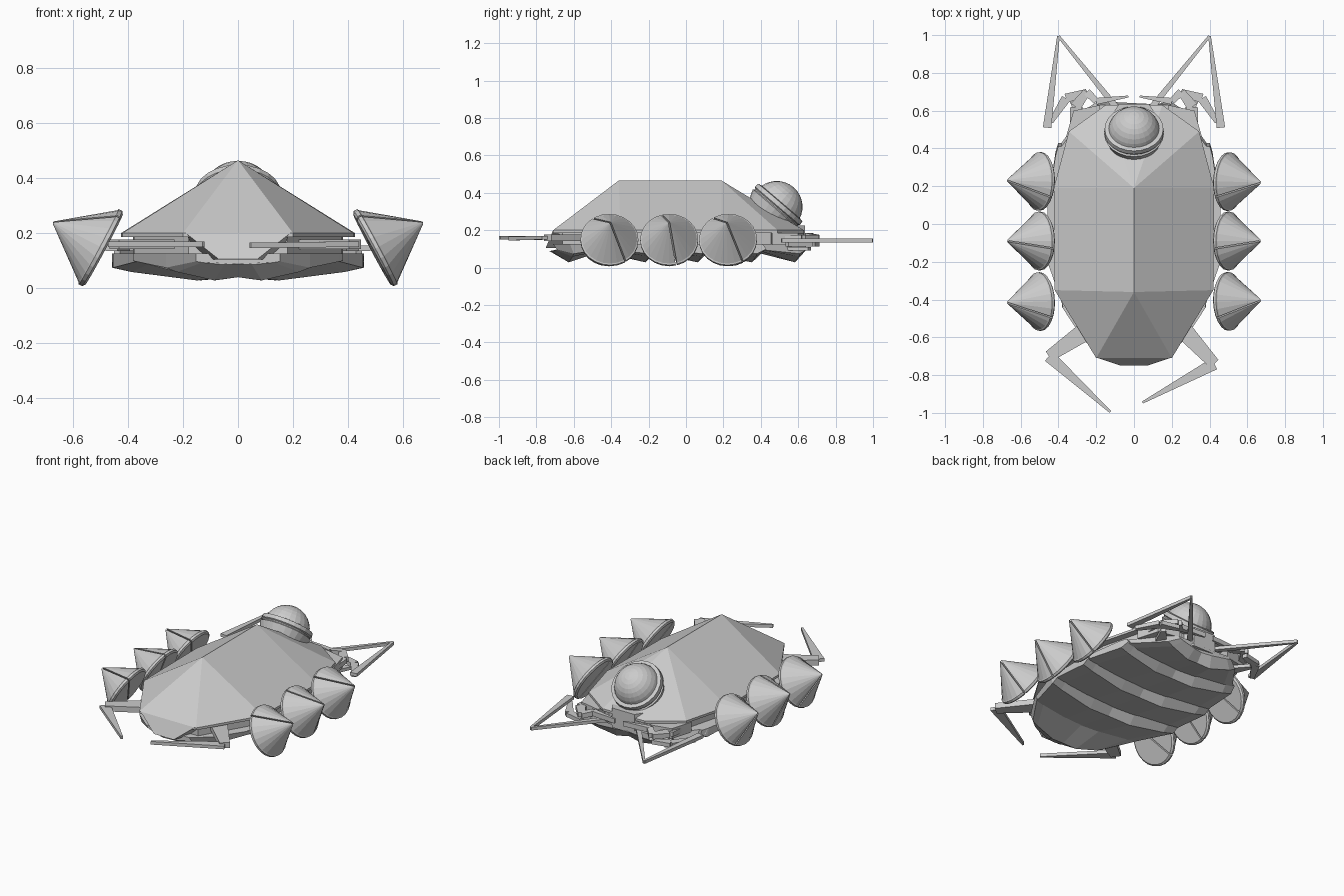
import bpy, bmesh, math
from mathutils import Vector, Matrix

cube = bpy.data.objects.get("Cube")
if cube:
    bpy.data.objects.remove(cube)

grey = bpy.data.materials.new("plain_grey")
grey.use_nodes = True
COLOUR = (0.6, 0.6, 0.6, 1)
grey.diffuse_color = COLOUR
grey.node_tree.nodes["Principled BSDF"].inputs["Base Color"].default_value = COLOUR


def finish(name, bm):
    bmesh.ops.recalc_face_normals(bm, faces=bm.faces)
    mesh = bpy.data.meshes.new(name)
    bm.to_mesh(mesh)
    bm.free()
    mesh.materials.append(grey)
    obj = bpy.data.objects.new(name, mesh)
    bpy.context.collection.objects.link(obj)
    return obj


def hull(name, points):
    """Convex part from its corner points."""
    bm = bmesh.new()
    verts = [bm.verts.new(p) for p in points]
    out = bmesh.ops.convex_hull(bm, input=verts)
    loose = [v for v in bm.verts if not v.link_faces]
    bmesh.ops.delete(bm, geom=loose, context='VERTS')
    bmesh.ops.dissolve_limit(bm, angle_limit=0.01, verts=bm.verts, edges=bm.edges)
    return finish(name, bm)


def both(points):
    return [(s * x, y, z) for x, y, z in points for s in (1, -1)]


def limb(name, a, b, wa, wb, height=0.02):
    """Flat tapered blade between two joints."""
    a, b = Vector(a), Vector(b)
    d = (b - a).normalized()
    side = Vector((-d.y, d.x, 0)).normalized() / 2
    up = Vector((0, 0, height / 2))
    return hull(name, [p + s * w * side + t * up for p, w in ((a, wa), (b, wb))
                       for s in (1, -1) for t in (1, -1)])


def lathe(profile, segments, axis, centre):
    """Turned solid, its z axis laid along the given axis."""
    bm = bmesh.new()
    verts = [bm.verts.new((r, 0, h)) for r, h in profile]
    edges = [bm.edges.new(pair) for pair in zip(verts, verts[1:])]
    bmesh.ops.spin(bm, geom=verts + edges, axis=(0, 0, 1), cent=(0, 0, 0),
                   angle=math.tau, steps=segments)
    bmesh.ops.remove_doubles(bm, verts=bm.verts, dist=0.0005)
    turn = axis.to_track_quat('Z', 'Y').to_matrix().to_4x4()
    bm.transform(Matrix.Translation(centre) @ turn)
    bmesh.ops.recalc_face_normals(bm, faces=bm.faces)
    return bm


# Faceted back shell
OUTLINE = [(0.2, -0.71), (0.42, -0.35), (0.425, 0.19), (0.345, 0.49), (0.15, 0.63)]
rim = [(x, y, z) for x, y in OUTLINE for z in (0.2, 0.185)]
hull("back_shell", both(rim) + [(0, -0.36, 0.465), (0, 0.19, 0.465)])

# Core between shell and belly, with the sloping nose
hull("body_core", both([(x * 0.9, y * 0.93, z) for x, y in OUTLINE for z in (0.1, 0.19)]))
hull("nose", both([(0.19, -0.71, 0.2), (0.07, -0.75, 0.105), (0.14, -0.56, 0.2),
                   (0.14, -0.56, 0.1)]))
hull("tail_block", both([(x, y, z) for x, y in ((0.17, 0.5), (0.08, 0.635))
                         for z in (0.1, 0.225)]))


# Overlapping belly plates
def half_width(y):
    pts = [(0.09, -0.75)] + [(x * 1.08, yy) for x, yy in OUTLINE] + [(0.13, 0.66)]
    for (xa, ya), (xb, yb) in zip(pts, pts[1:]):
        if ya <= y <= yb:
            return xa + (xb - xa) * (y - ya) / (yb - ya)
    return 0.13


def belly_plate(name, start, low, end):
    stations = [(start, 0.085), (low, 0.028), (end, 0.09)]
    bm = bmesh.new()
    rows = []
    for y, z in stations:
        w = half_width(y)
        row = [bm.verts.new((s * w, y + 0.02, 0.125)) for s in (-1, 1)]
        lower = []
        for f, rise in ((1, 0.6), (0.85, 0.4), (0.33, 0), (0, 0.15),
                        (-0.33, 0), (-0.85, 0.4), (-1, 0.6)):
            shift = 0.04 * abs(f)
            lower.append(bm.verts.new((f * w, y + shift, z + rise * (0.105 - z))))
        rows.append(row + lower)
    for r, s in zip(rows, rows[1:]):
        for i in range(len(r)):
            j = (i + 1) % len(r)
            bm.faces.new((r[i], r[j], s[j], s[i]))
    bm.faces.new(rows[0])
    bm.faces.new(rows[-1])
    return finish(name, bm)


for i, span in enumerate([(-0.73, -0.64, -0.46), (-0.48, -0.23, -0.18),
                          (-0.22, 0.05, 0.1), (0.06, 0.34, 0.39), (0.35, 0.57, 0.61)]):
    belly_plate(f"belly_plate_{i + 1}", *span)

# Side cones, each split by a thin slit
CONE = [(0, 0), (0.145, 0), (0.155, 0.008), (0.155, 0.022), (0.148, 0.026), (0, 0.215)]
for side, label in ((1, "left"), (-1, "right")):
    for i, (y, tilt) in enumerate([(0.225, 0.14), (-0.09, 0.06), (-0.41, 0.15)]):
        axis = Vector((side * 0.88, 0.03 * side * (i - 1), 0.47)).normalized()
        centre = Vector((side * 0.487, y, 0.14))
        normal = axis.cross(Vector((0, -tilt, 0.26))).normalized()
        for half in (1, -1):
            bm = lathe(CONE, 24, axis, centre)
            cut = bmesh.ops.bisect_plane(
                bm, geom=bm.verts[:] + bm.edges[:] + bm.faces[:], dist=0.0001,
                plane_co=centre + normal * half * 0.004, plane_no=normal * half,
                clear_inner=True)
            rim_edges = [e for e in cut["geom_cut"] if isinstance(e, bmesh.types.BMEdge)]
            bmesh.ops.holes_fill(bm, edges=rim_edges)
            finish(f"{label}_cone_{i + 1}_half_{'a' if half > 0 else 'b'}", bm)

# Ball in its tilted cup
ball_axis = Vector((0, 0.65, 0.76))
ball_centre = Vector((0, 0.485, 0.325))
bm = bmesh.new()
bmesh.ops.create_uvsphere(bm, u_segments=24, v_segments=16, radius=0.138)
bm.transform(Matrix.Translation(ball_centre)
             @ ball_axis.to_track_quat('Z', 'Y').to_matrix().to_4x4())
finish("ball", bm)
CUP = [(0, -0.14), (0.08, -0.125), (0.14, -0.06), (0.158, -0.012), (0.15, -0.006),
       (0.15, 0.0), (0.158, 0.006), (0.155, 0.03), (0.134, 0.034)]
finish("ball_cup", lathe(CUP, 24, ball_axis, ball_centre))

# Front legs, set a little differently on each side
for label, hip, knee, tip in (
        ("right", (-0.26, -0.57, 0.16), (-0.45, -0.7, 0.16), (-0.125, -0.995, 0.16)),
        ("left", (0.25, -0.55, 0.16), (0.425, -0.74, 0.16), (0.045, -0.945, 0.155))):
    limb(f"{label}_front_thigh", hip, knee, 0.1, 0.06, 0.035)
    limb(f"{label}_front_shin", knee, tip, 0.065, 0.012)

# Back feelers and jointed back legs
for s, label in ((1, "left"), (-1, "right")):
    def chain(part, points, widths, height):
        pts = [(s * x, y, z) for x, y, z in points]
        for i in range(len(pts) - 1):
            limb(f"{label}_{part}_{i + 1}", pts[i], pts[i + 1],
                 widths[i], widths[i + 1], height)

    chain("feeler", [(0.08, 0.6, 0.145), (0.4, 0.995, 0.145)], [0.035, 0.014], 0.02)
    chain("feeler_end", [(0.4, 0.995, 0.145), (0.46, 0.51, 0.145)], [0.014, 0.045], 0.02)
    chain("back_leg", [(0.3, 0.5, 0.15), (0.31, 0.62, 0.16), (0.25, 0.7, 0.16),
                       (0.2, 0.65, 0.17), (0.03, 0.675, 0.17)],
          [0.08, 0.06, 0.04, 0.035, 0.01], 0.03)
    chain("back_leg_spur", [(0.25, 0.7, 0.125), (0.36, 0.665, 0.125), (0.44, 0.54, 0.125)],
          [0.03, 0.05, 0.025], 0.025)
    chain("back_foot", [(0.24, 0.52, 0.1), (0.33, 0.66, 0.1)], [0.08, 0.03], 0.02)
    # Side plate filling the rear corner under the shell
    hull(f"{label}_rear_plate", [(s * x, y, z) for x, y in
         ((0.2, 0.45), (0.36, 0.46), (0.32, 0.6), (0.18, 0.63)) for z in (0.12, 0.185)])
